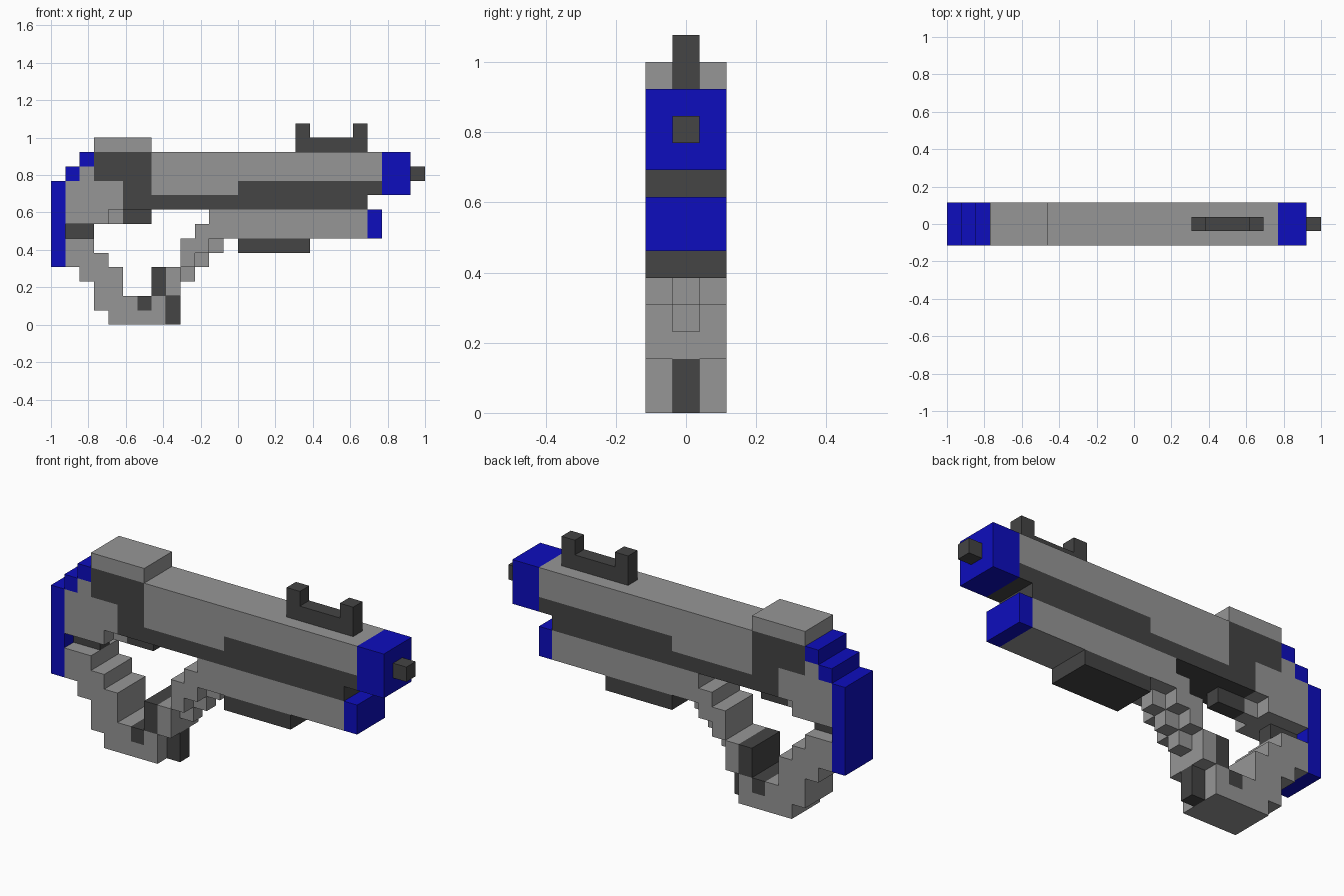
import bpy, bmesh
from mathutils import Vector

cube = bpy.data.objects.get("Cube")
if cube:
    bpy.data.objects.remove(cube, do_unlink=True)

U = 2 / 26                      # block size
FULL, MID = (-1, 0, 1), (0,)    # layers across the width


def material(name, rgb):
    m = bpy.data.materials.new(name)
    m.use_nodes = True
    m.diffuse_color = (*rgb, 1)
    m.node_tree.nodes["Principled BSDF"].inputs["Base Color"].default_value = (*rgb, 1)
    return m


GREY = material("grey metal", (0.305, 0.305, 0.305))
DARK = material("dark grey metal", (0.058, 0.058, 0.058))
BLUE = material("blue trim", (0.004, 0.004, 0.515))


def part(name, mat, *runs, layers=FULL):
    """Blocky solid from runs (first column, end column, first row, end row)."""
    cells = {(c, y, r) for c0, c1, r0, r1 in runs
             for c in range(c0, c1) for r in range(r0, r1) for y in layers}
    bm = bmesh.new()
    for cell in cells:
        centre = Vector((cell[0] - 12.5, cell[1], cell[2] + 0.5))
        for axis in range(3):
            for sign in (-1, 1):
                n = Vector((0, 0, 0))
                n[axis] = sign
                if tuple(int(a + b) for a, b in zip(cell, n)) in cells:
                    continue
                # Outer face of this block, wound outward
                s = Vector((n.y, n.z, n.x))
                t = n.cross(s)
                bm.faces.new([bm.verts.new((centre + (n + s * i + t * j) / 2) * U)
                              for i, j in ((-1, -1), (1, -1), (1, 1), (-1, 1))])
    bmesh.ops.remove_doubles(bm, verts=bm.verts, dist=U / 100)
    bmesh.ops.dissolve_limit(bm, angle_limit=0.01, verts=bm.verts, edges=bm.edges)
    mesh = bpy.data.meshes.new(name)
    bm.to_mesh(mesh)
    bm.free()
    mesh.materials.append(mat)
    obj = bpy.data.objects.new(name, mesh)
    bpy.context.collection.objects.link(obj)
    return obj


# Stock end and rear trim
part("butt_plate", BLUE, (0, 1, 4, 10))
part("rear_step_low", BLUE, (1, 2, 10, 11))
part("rear_step_high", BLUE, (2, 3, 11, 12))
part("rear_housing", GREY, (1, 4, 7, 8), (1, 5, 8, 10), (2, 3, 10, 11))
part("rear_housing_lug", GREY, (4, 5, 7, 8), layers=MID)
part("stock_link", DARK, (1, 3, 6, 7), layers=MID)

# Receiver and barrel
part("receiver", DARK, (3, 7, 10, 12), (5, 7, 8, 10))
part("receiver_lug", DARK, (5, 7, 7, 8), layers=MID)
part("top_cover", GREY, (3, 7, 12, 13))
part("barrel_shroud", GREY, (7, 23, 10, 12), (7, 13, 9, 10))
part("lower_rail", DARK, (7, 22, 8, 9), (13, 23, 9, 10))
part("muzzle_collar", BLUE, (23, 25, 9, 12))
part("muzzle_tip", DARK, (25, 26, 10, 11), layers=MID)
part("sight", DARK, (17, 22, 12, 13), (17, 18, 13, 14), (21, 22, 13, 14), layers=MID)

# Front tube and its stepped support arm
part("front_tube", GREY, (11, 22, 7, 8), (10, 22, 6, 7))
part("front_tube_cap", BLUE, (22, 23, 6, 8))
part("fore_grip", DARK, (13, 18, 5, 6))
part("support_arm", GREY, (9, 11, 5, 6), (9, 10, 4, 5), (8, 9, 2, 4))
for row in range(3, 6):
    part(f"arm_tooth_{row}", GREY, (row + 6, row + 7, row, row + 1), layers=MID)

# Lower stock arm and base
part("stock_arm", GREY, (1, 3, 5, 6), (1, 4, 4, 5), (2, 5, 3, 4), (3, 5, 2, 3))
part("base", GREY, (4, 8, 0, 1), (3, 6, 1, 2), (7, 8, 1, 2))
part("base_button", DARK, (6, 7, 1, 2))
part("inner_pad", DARK, (7, 8, 2, 4))
part("base_front_rib", DARK, (8, 9, 0, 2), layers=MID)
